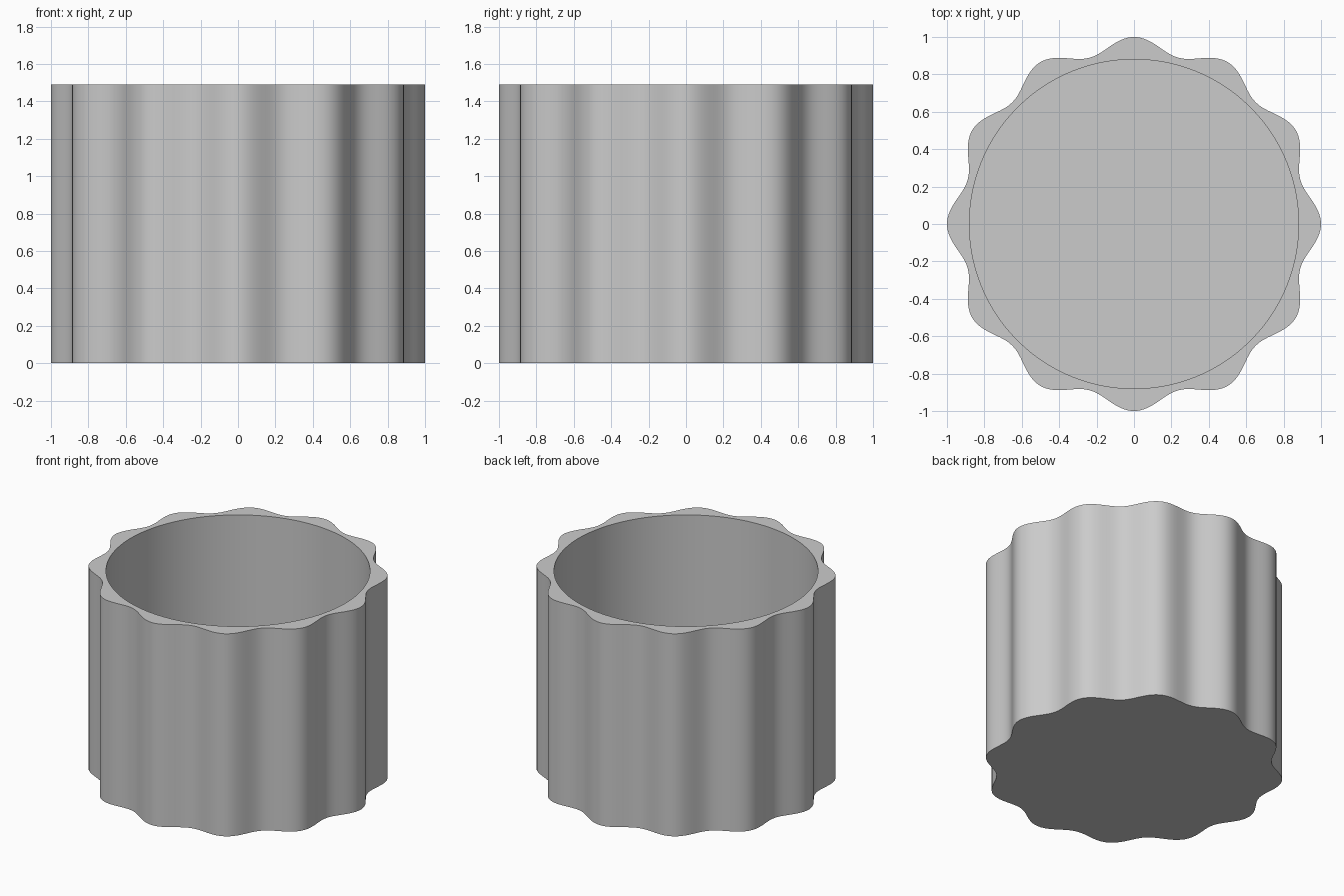
import bpy
import bmesh
import math

cube = bpy.data.objects.get("Cube")
if cube:
    bpy.data.objects.remove(cube, do_unlink=True)

HEIGHT = 1.49
FLOOR = 0.06
LOBES = 12
STEPS = LOBES * 20

grey = bpy.data.materials.new("plain grey")
grey.use_nodes = True
colour = (0.6, 0.6, 0.6, 1)
grey.diffuse_color = colour
grey.node_tree.nodes["Principled BSDF"].inputs["Base Color"].default_value = colour


def outer(angle):
    return 0.96 + 0.04 * math.cos(LOBES * angle)


def inner(angle):
    return 0.88


def ring(bm, radius, z):
    verts = []
    for i in range(STEPS):
        a = math.tau * i / STEPS
        r = radius(a)
        verts.append(bm.verts.new((r * math.cos(a), r * math.sin(a), z)))
    return verts


bm = bmesh.new()
# Wavy outside, flat rim, round bore down to the floor
rings = [ring(bm, outer, 0), ring(bm, outer, HEIGHT),
         ring(bm, inner, HEIGHT), ring(bm, inner, FLOOR)]
for low, high in zip(rings, rings[1:]):
    for i in range(STEPS):
        j = (i + 1) % STEPS
        bm.faces.new((low[i], low[j], high[j], high[i]))
# Underside and inside floor
bm.faces.new(rings[0][::-1])
bm.faces.new(rings[-1])

mesh = bpy.data.meshes.new("fluted_cup")
bm.to_mesh(mesh)
bm.free()
mesh.materials.append(grey)
cup = bpy.data.objects.new("fluted_cup", mesh)
bpy.context.collection.objects.link(cup)

# Smooth walls, crisp rims
bpy.ops.object.select_all(action='DESELECT')
cup.select_set(True)
bpy.context.view_layer.objects.active = cup
bpy.ops.object.shade_smooth_by_angle(angle=math.radians(30))
